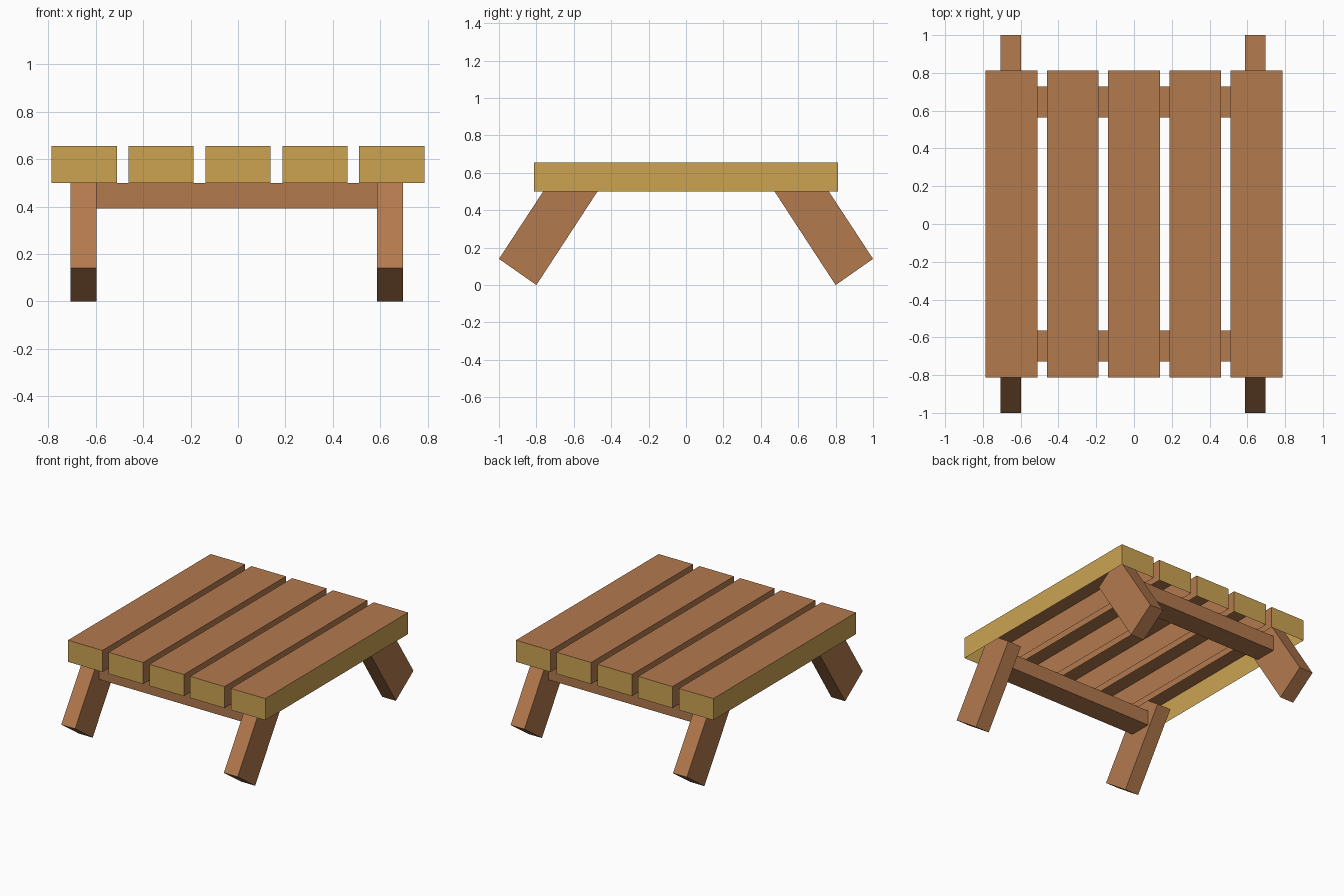
import bpy, bmesh

if "Cube" in bpy.data.objects:
    bpy.data.objects.remove(bpy.data.objects["Cube"])


def linear(rgb):
    return [(c / 12.92 if c <= 0.04045 else ((c + 0.055) / 1.055) ** 2.4) for c in rgb] + [1.0]


def material(name, rgb):
    m = bpy.data.materials.new(name)
    m.diffuse_color = linear(rgb)
    m.use_nodes = True
    m.node_tree.nodes["Principled BSDF"].inputs["Base Color"].default_value = m.diffuse_color
    return m


brown = material("brown_wood", (0.70, 0.475, 0.305))
yellow = material("cut_end_yellow", (0.80, 0.64, 0.32))


def make_object(name, bm, mats):
    bmesh.ops.recalc_face_normals(bm, faces=bm.faces)
    me = bpy.data.meshes.new(name)
    bm.to_mesh(me)
    bm.free()
    for m in mats:
        me.materials.append(m)
    ob = bpy.data.objects.new(name, me)
    bpy.context.collection.objects.link(ob)
    return ob


def box(x0, x1, y0, y1, z0, z1):
    bm = bmesh.new()
    bmesh.ops.create_cube(bm, size=1)
    for v in bm.verts:
        v.co = [a + (b - a) * (c + 0.5) for a, b, c in
                zip((x0, y0, z0), (x1, y1, z1), v.co)]
    bm.normal_update()
    return bm


# Table top planks: open underneath, yellow on the table's outer rim
HALF_X, HALF_Y, WIDTH, PITCH = 0.786, 0.812, 0.275, 0.3243
for i in range(5):
    cx = (i - 2) * PITCH
    bm = box(cx - WIDTH / 2, cx + WIDTH / 2, -HALF_Y, HALF_Y, 0.5, 0.655)
    for f in bm.faces:
        n, c = f.normal, f.calc_center_median()
        end = abs(n.y) > 0.5
        outer = abs(n.x) > 0.5 and abs(c.x) > HALF_X - 0.02
        f.material_index = 1 if end or outer else 0
    bottom = [f for f in bm.faces if f.normal.z < -0.5]
    # Normals are already outward, so remove the underside last
    bmesh.ops.delete(bm, geom=bottom, context='FACES_ONLY')
    make_object(f"plank_{i + 1}", bm, [brown, yellow])

# Splayed legs: side profile in y and z, extruded along x
PROFILE = [(0.80, 0.0), (1.0, 0.14), (0.667, 0.648), (0.467, 0.51)]
for side, x0, x1 in (("left", -0.707, -0.597), ("right", 0.587, 0.697)):
    for end, s in (("front", -1), ("back", 1)):
        bm = bmesh.new()
        face = bm.faces.new([bm.verts.new((x0, s * y, z)) for y, z in PROFILE])
        ext = bmesh.ops.extrude_face_region(bm, geom=[face], use_keep_orig=True)
        for v in ext["geom"]:
            if isinstance(v, bmesh.types.BMVert):
                v.co.x = x1
        make_object(f"{end}_{side}_leg", bm, [brown])

# Crossbars between the legs
for end, s in (("front", -1), ("back", 1)):
    y0, y1 = sorted((s * 0.565, s * 0.728))
    make_object(f"{end}_crossbar", box(-0.62, 0.61, y0, y1, 0.392, 0.5), [brown])
